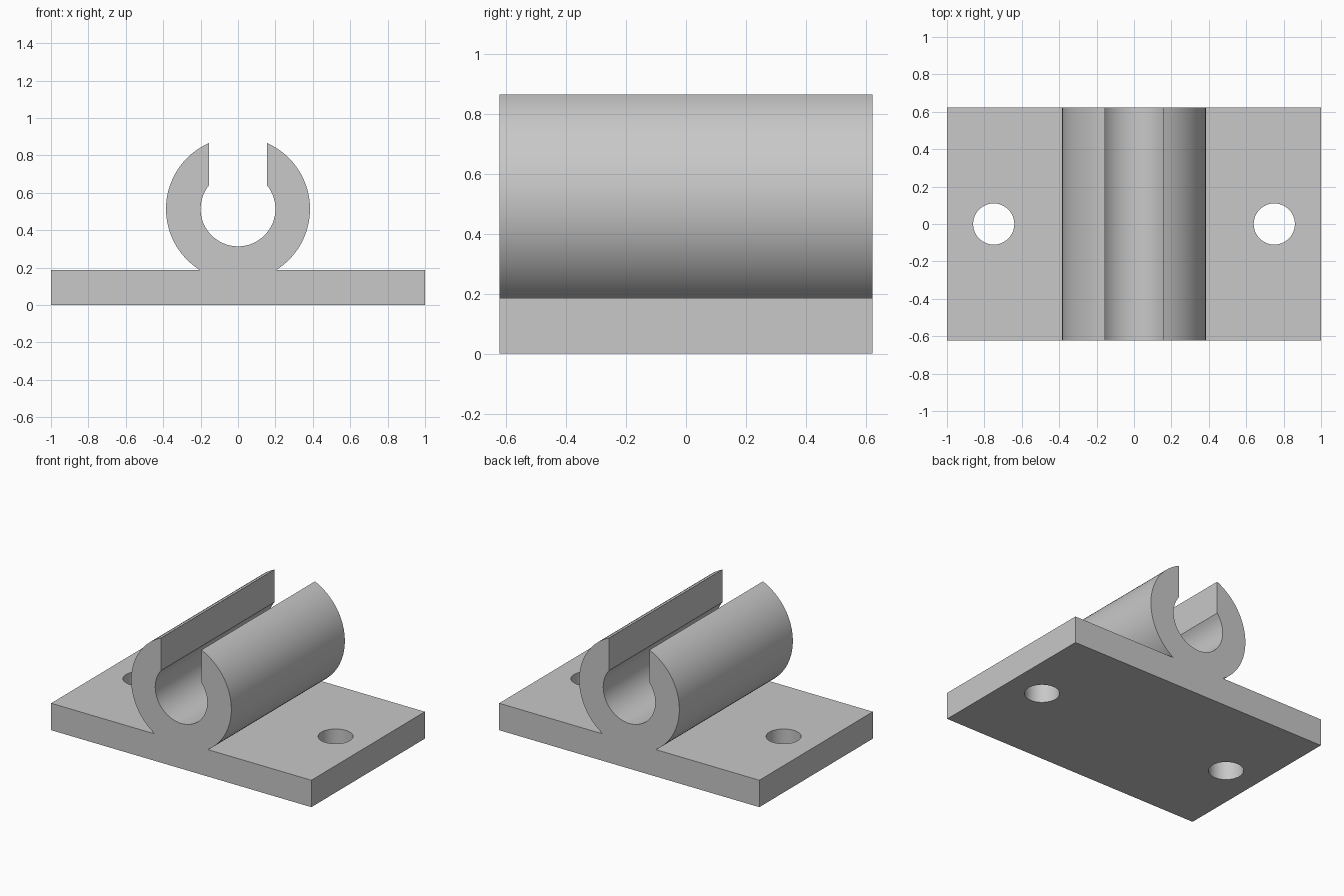
import bpy
import bmesh
from math import acos, asin, cos, sin, pi

if "Cube" in bpy.data.objects:
    bpy.data.objects.remove(bpy.data.objects["Cube"])

HALF_WIDTH, HALF_DEPTH, PLATE_TOP = 1.0, 0.623, 0.187
CENTRE_Z, OUTER, INNER, SLOT = 0.514, 0.385, 0.2, 0.155
HOLE_X, HOLE_RADIUS = 0.75, 0.11

grey = bpy.data.materials.new("light_grey")
grey.use_nodes = True
colour = (0.58, 0.58, 0.58, 1)
grey.diffuse_color = colour
grey.node_tree.nodes["Principled BSDF"].inputs["Base Color"].default_value = colour


def arc(radius, start, end, steps):
    angles = [start + (end - start) * i / steps for i in range(steps + 1)]
    return [(radius * cos(a), CENTRE_Z + radius * sin(a)) for a in angles]


# Bracket: right half of the section, mirrored into a closed outline
foot = asin((PLATE_TOP - CENTRE_Z) / OUTER)
half = [(HALF_WIDTH, 0), (HALF_WIDTH, PLATE_TOP)]
half += arc(OUTER, foot, acos(SLOT / OUTER), 32)
half += arc(INNER, acos(SLOT / INNER), -pi / 2, 32)
outline = half + [(-x, z) for x, z in reversed(half[:-1])]

bm = bmesh.new()
front = bm.faces.new([bm.verts.new((x, -HALF_DEPTH, z)) for x, z in outline])
extruded = bmesh.ops.extrude_face_region(bm, geom=[front])["geom"]
back_verts = [g for g in extruded if isinstance(g, bmesh.types.BMVert)]
bmesh.ops.translate(bm, verts=back_verts, vec=(0, 2 * HALF_DEPTH, 0))
bmesh.ops.recalc_face_normals(bm, faces=bm.faces)
mesh = bpy.data.meshes.new("clip_bracket")
bm.to_mesh(mesh)
bm.free()
bracket = bpy.data.objects.new("clip_bracket", mesh)
bpy.context.collection.objects.link(bracket)
mesh.materials.append(grey)

# Screw holes through the base plate
for side in (-1, 1):
    bpy.ops.mesh.primitive_cylinder_add(
        vertices=64, radius=HOLE_RADIUS, depth=1,
        location=(side * HOLE_X, 0, PLATE_TOP / 2))
    cutter = bpy.context.object
    cutter.name = "hole_cutter"
    cutter.hide_render = True
    cutter.data.materials.append(grey)
    hole = bracket.modifiers.new("screw_hole", "BOOLEAN")
    hole.operation = "DIFFERENCE"
    hole.solver = "EXACT"
    hole.object = cutter
    bpy.ops.object.select_all(action="DESELECT")
    bracket.select_set(True)
    bpy.context.view_layer.objects.active = bracket
    bpy.ops.object.modifier_apply(modifier=hole.name)
    bpy.data.objects.remove(cutter)

bpy.ops.object.shade_smooth_by_angle(angle=pi / 6)
